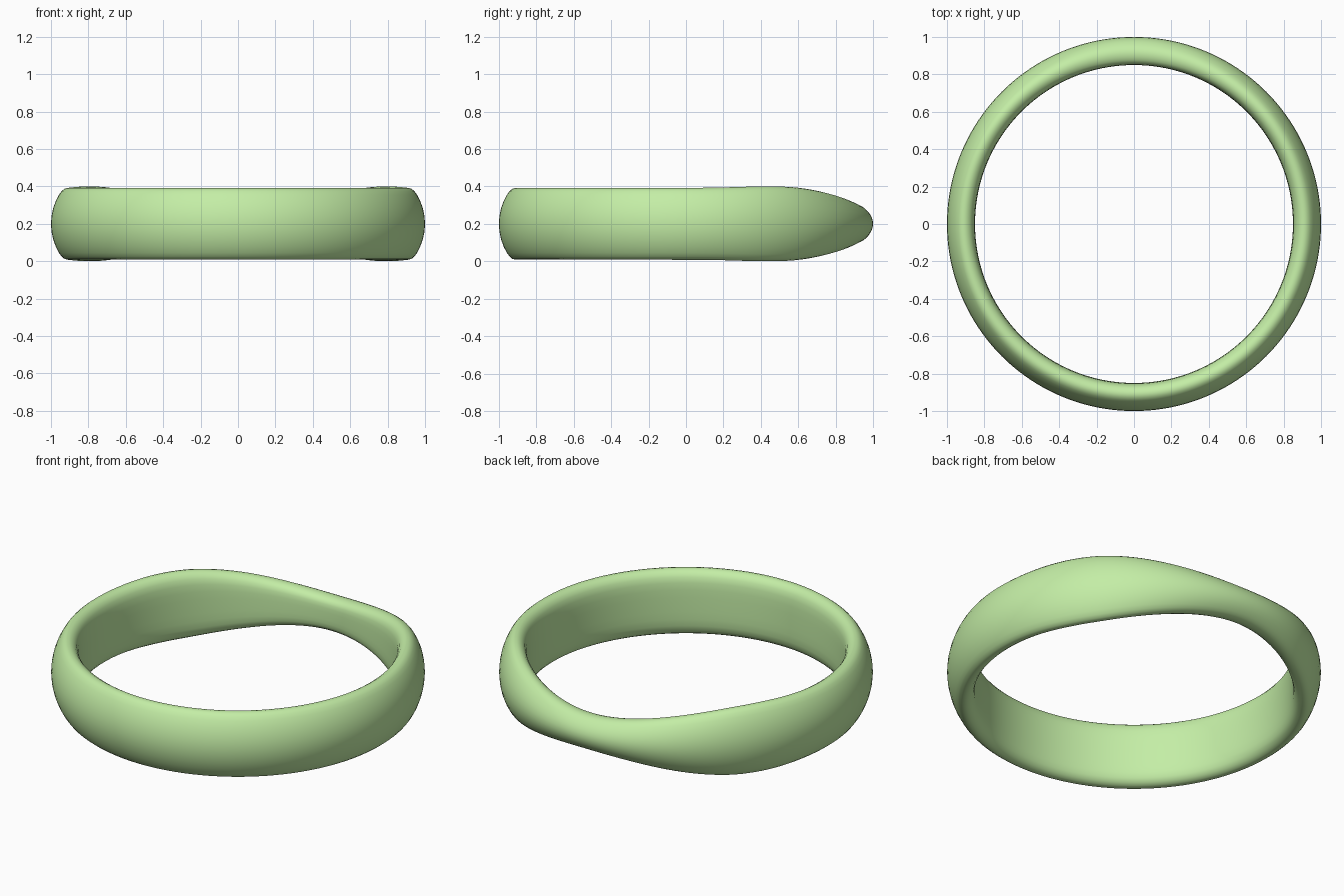
import bpy, bmesh, math

if "Cube" in bpy.data.objects:
    bpy.data.objects.remove(bpy.data.objects["Cube"])

SEGMENTS = 160
MID_Z = 0.2
# Upper half of the band section: (radius, height as a fraction of half height)
HALF = [(1.0, 0.0), (0.997, 0.22), (0.988, 0.44), (0.974, 0.64), (0.957, 0.81),
        (0.943, 0.91), (0.928, 0.975), (0.91, 1.0), (0.893, 0.98), (0.876, 0.925),
        (0.862, 0.82), (0.854, 0.66), (0.851, 0.45), (0.85, 0.22), (0.85, 0.0)]
SECTION = HALF + [(r, -z) for r, z in reversed(HALF[1:-1])]


def half_height(phi):
    """Half height of the band at an angle measured from the back (+y)."""
    t = min(abs(phi) / 0.95, 1.0)
    blend = t * t * (3 - 2 * t)
    swell = 0.008 * math.exp(-((abs(phi) - 1.08) / 0.25) ** 2)
    return 0.1 + 0.092 * blend + swell


# Band: section swept round the circle, narrowing at the back
bm = bmesh.new()
rings = []
for i in range(SEGMENTS):
    phi = -math.pi + 2 * math.pi * i / SEGMENTS
    h = half_height(phi)
    rings.append([bm.verts.new((r * math.sin(phi), r * math.cos(phi), MID_Z + z * h))
                  for r, z in SECTION])
n = len(SECTION)
for i, ring in enumerate(rings):
    nxt = rings[(i + 1) % SEGMENTS]
    for j in range(n):
        k = (j + 1) % n
        bm.faces.new((ring[j], ring[k], nxt[k], nxt[j]))
bmesh.ops.recalc_face_normals(bm, faces=bm.faces)
for f in bm.faces:
    f.smooth = True
mesh = bpy.data.meshes.new("ring_band")
bm.to_mesh(mesh)
bm.free()
band = bpy.data.objects.new("ring_band", mesh)
bpy.context.collection.objects.link(band)

# Pale green finish
mat = bpy.data.materials.new("pale_green")
mat.diffuse_color = (0.55, 0.85, 0.38, 1)
mat.use_nodes = True
mat.node_tree.nodes["Principled BSDF"].inputs["Base Color"].default_value = mat.diffuse_color
mesh.materials.append(mat)
